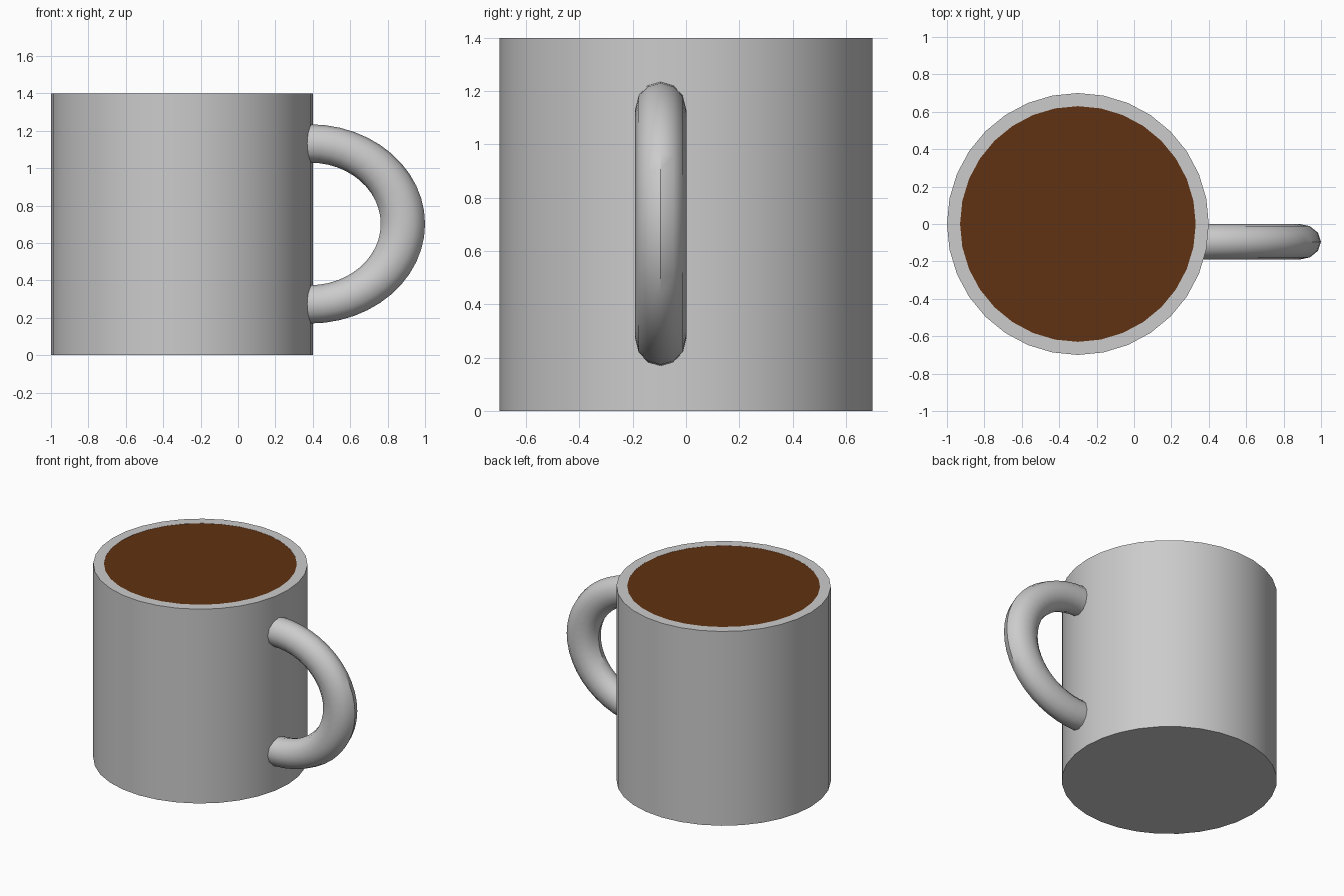
import bpy, bmesh
from math import sin, cos, pi, radians

if "Cube" in bpy.data.objects:
    bpy.data.objects.remove(bpy.data.objects["Cube"])

CX = -0.3      # mug axis
SIDES = 32


def make_object(name, bm):
    bmesh.ops.recalc_face_normals(bm, faces=bm.faces[:])
    mesh = bpy.data.meshes.new(name)
    bm.to_mesh(mesh)
    bm.free()
    obj = bpy.data.objects.new(name, mesh)
    bpy.context.collection.objects.link(obj)
    bpy.ops.object.select_all(action='DESELECT')
    obj.select_set(True)
    bpy.context.view_layer.objects.active = obj
    bpy.ops.object.shade_smooth_by_angle(angle=radians(35))
    return obj


def skin(bm, rings):
    """Bridge successive closed rings of points and cap both ends."""
    loops = [[bm.verts.new(p) for p in ring] for ring in rings]
    for a, b in zip(loops, loops[1:]):
        for i in range(len(a)):
            j = (i + 1) % len(a)
            bm.faces.new((a[i], a[j], b[j], b[i]))
    bm.faces.new(loops[0])
    bm.faces.new(loops[-1])


def circle(r, z):
    return [(CX + r * cos(2 * pi * i / SIDES), r * sin(2 * pi * i / SIDES), z)
            for i in range(SIDES)]


# Mug body: outer wall, rim, inner wall and floor
bm = bmesh.new()
skin(bm, [circle(r, z) for r, z in ((0.7, 0), (0.7, 1.4), (0.63, 1.4), (0.63, 0.07))])
make_object("mug_body", bm)

# Coffee surface, level with the rim
bm = bmesh.new()
bm.faces.new([bm.verts.new(p) for p in circle(0.63, 1.399)])
coffee = make_object("coffee", bm)
mat = bpy.data.materials.new("coffee_brown")
mat.diffuse_color = (0.117, 0.031, 0.006, 1)
mat.use_nodes = True
mat.node_tree.nodes["Principled BSDF"].inputs["Base Color"].default_value = mat.diffuse_color
coffee.data.materials.append(mat)

# Handle: half of a stretched ring, its ends sunk into the wall
HX, HY, HZ = 0.385, -0.095, 0.702
R, TUBE, STRETCH, STEPS, TUBE_SIDES = 0.43, 0.1025, 1.155, 26, 12
rings = []
for s in range(STEPS + 1):
    a = radians(-97.5 + 195 * s / STEPS)
    ring = []
    for k in range(TUBE_SIDES):
        t = 2 * pi * k / TUBE_SIDES
        d = R + TUBE * cos(t)
        ring.append((HX + STRETCH * d * cos(a), HY + 0.096 * sin(t), HZ + d * sin(a)))
    rings.append(ring)
bm = bmesh.new()
skin(bm, rings)
make_object("handle", bm)
